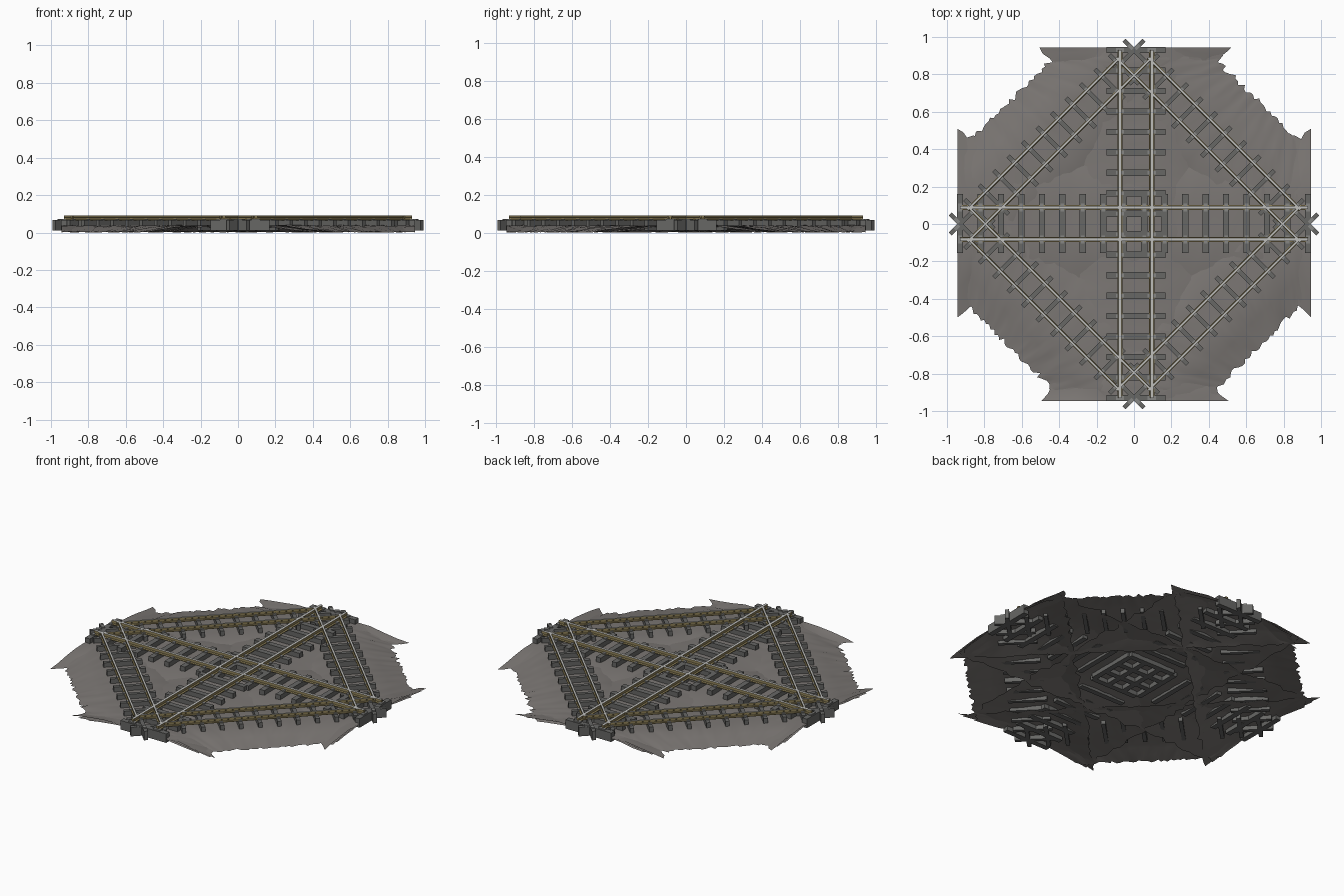
import bpy, bmesh, math, random
from mathutils import Vector, Matrix

if "Cube" in bpy.data.objects:
    bpy.data.objects.remove(bpy.data.objects["Cube"])

random.seed(4)


def material(name, rgb):
    m = bpy.data.materials.new(name)
    m.diffuse_color = (*rgb, 1)
    m.use_nodes = True
    m.node_tree.nodes["Principled BSDF"].inputs["Base Color"].default_value = m.diffuse_color
    return m


GRAVEL = material("gravel grey", (0.20, 0.185, 0.175))
SLEEPER = material("sleeper grey", (0.135, 0.135, 0.13))
STEEL = material("polished steel", (0.52, 0.52, 0.50))
RUST = material("ochre rail side", (0.25, 0.20, 0.09))
CLIP = material("clip grey", (0.24, 0.24, 0.23))

SPACING = 0.1095
GAUGE = 0.171
END = 0.945          # outer limit of the ballast
RAIL_END = 0.93      # outer limit of the straight rails
DIAG = 0.88          # |x|+|y| on a diagonal centre line
S = math.sqrt(0.5)   # diagonals are narrower by this factor


def finish(name, bm, mats):
    me = bpy.data.meshes.new(name)
    bm.to_mesh(me)
    bm.free()
    for m in mats:
        me.materials.append(m)
    ob = bpy.data.objects.new(name, me)
    bpy.context.collection.objects.link(ob)
    return ob


def box(bm, centre, angle, size, z0, z1):
    mat = (Matrix.Translation((centre[0], centre[1], (z0 + z1) / 2))
           @ Matrix.Rotation(angle, 4, 'Z')
           @ Matrix.Diagonal((size[0], size[1], z1 - z0, 1)))
    bmesh.ops.create_cube(bm, size=1, matrix=mat)


def rail(bm, a, b, scale):
    """I-shaped rail swept from a to b; the running surface is steel."""
    half = [(0.014, 0.065), (0.014, 0.069), (0.005, 0.072),
            (0.005, 0.080), (0.009, 0.082), (0.008, 0.090)]
    prof = half + [(-x, z) for x, z in reversed(half)]
    a, b = Vector(a), Vector(b)
    d = (b - a).normalized()
    side = Vector((-d.y, d.x)) * scale
    rings = []
    for p in (a, b):
        rings.append([bm.verts.new((p.x + side.x * o, p.y + side.y * o, z))
                      for o, z in prof])
    n = len(prof)
    faces = [bm.faces.new((rings[0][i], rings[0][(i + 1) % n],
                           rings[1][(i + 1) % n], rings[1][i])) for i in range(n)]
    faces += [bm.faces.new(rings[0]), bm.faces.new(rings[1])]
    bmesh.ops.recalc_face_normals(bm, faces=faces)
    for f in faces:
        f.material_index = 0 if all(v.co.z > 0.085 for v in f.verts) else 1


def track(name, place, angle, count, length, rail_ends, scale):
    """place(along, across) gives the x, y position on a track."""
    ties, clips, rails = bmesh.new(), bmesh.new(), bmesh.new()
    for i in range(count):
        t = (i - (count - 1) / 2) * SPACING
        box(ties, place(t, 0), angle, (0.033 * scale, length, 1), 0.01, 0.066)
        for s in (-1, 1):
            box(clips, place(t, s * GAUGE * scale / 2), angle,
                (0.02, 0.044 * scale, 1), 0.066, 0.073)
    for s in (-1, 1):
        rail(rails, *rail_ends(s * GAUGE * scale / 2), scale)
    finish(name + "_sleepers", ties, [SLEEPER])
    finish(name + "_rail_clips", clips, [CLIP])
    finish(name + "_rails", rails, [STEEL, RUST])


def ballast(name, ends, scale):
    """Sheet of gravel: flat crown, sloping shoulders, ragged long edges."""
    bm = bmesh.new()
    prof = [(0.44, 0.003), (0.37, 0.012), (0.28, 0.024), (0.19, 0.036), (0.09, 0.037)]
    prof = [(-o, z) for o, z in prof] + [(0, 0.037)] + [(o, z) for o, z in reversed(prof)]
    rows = 44
    grid = []
    for j in range(rows + 1):
        row = []
        for k, (o, z) in enumerate(prof):
            edge = k in (0, len(prof) - 1)
            o += random.uniform(-0.022, 0.022) if edge else random.uniform(-0.008, 0.008)
            z += random.uniform(-0.003, 0.003)
            a, b = ends(o * scale)
            p = Vector(a).lerp(Vector(b), j / rows)
            row.append(bm.verts.new((p.x, p.y, max(z, 0))))
        grid.append(row)
    for j in range(rows):
        for k in range(len(prof) - 1):
            bm.faces.new((grid[j][k], grid[j + 1][k], grid[j + 1][k + 1], grid[j][k + 1]))
    bm.normal_update()
    for f in bm.faces:
        if f.normal.z < 0:
            f.normal_flip()
        f.smooth = True
    finish(name, bm, [GRAVEL])


# Two straight tracks crossing in the middle
track("straight_x", lambda t, o: (t, 0.003 + o), 0, 18, 0.315,
      lambda o: ((-RAIL_END, 0.003 + o), (RAIL_END, 0.003 + o)), 1)
track("straight_y", lambda t, o: (0.01 + o, t), math.pi / 2, 18, 0.315,
      lambda o: ((0.01 + o, -RAIL_END), (0.01 + o, RAIL_END)), 1)
ballast("ballast_x", lambda o: ((-END, 0.015 + o), (END, 0.015 + o)), 1)
ballast("ballast_y", lambda o: ((0.015 + o, -END), (0.015 + o, END)), 1)

# Four diagonal tracks joining the ends
for label, sx, sy in (("ne", 1, 1), ("nw", -1, 1), ("sw", -1, -1), ("se", 1, -1)):
    def place(t, o):
        return (sx * (DIAG / 2 + (o + t) * S), sy * (DIAG / 2 + (o - t) * S))

    def ends(limit):
        def f(o):
            s = DIAG + o / S
            return (sx * limit, sy * (s - limit)), (sx * (s - limit), sy * limit)
        return f

    track("diagonal_" + label, place, -sx * sy * math.pi / 4, 13, 0.222, ends(0.89), S)
    ballast("diagonal_ballast_" + label, ends(END), S)
